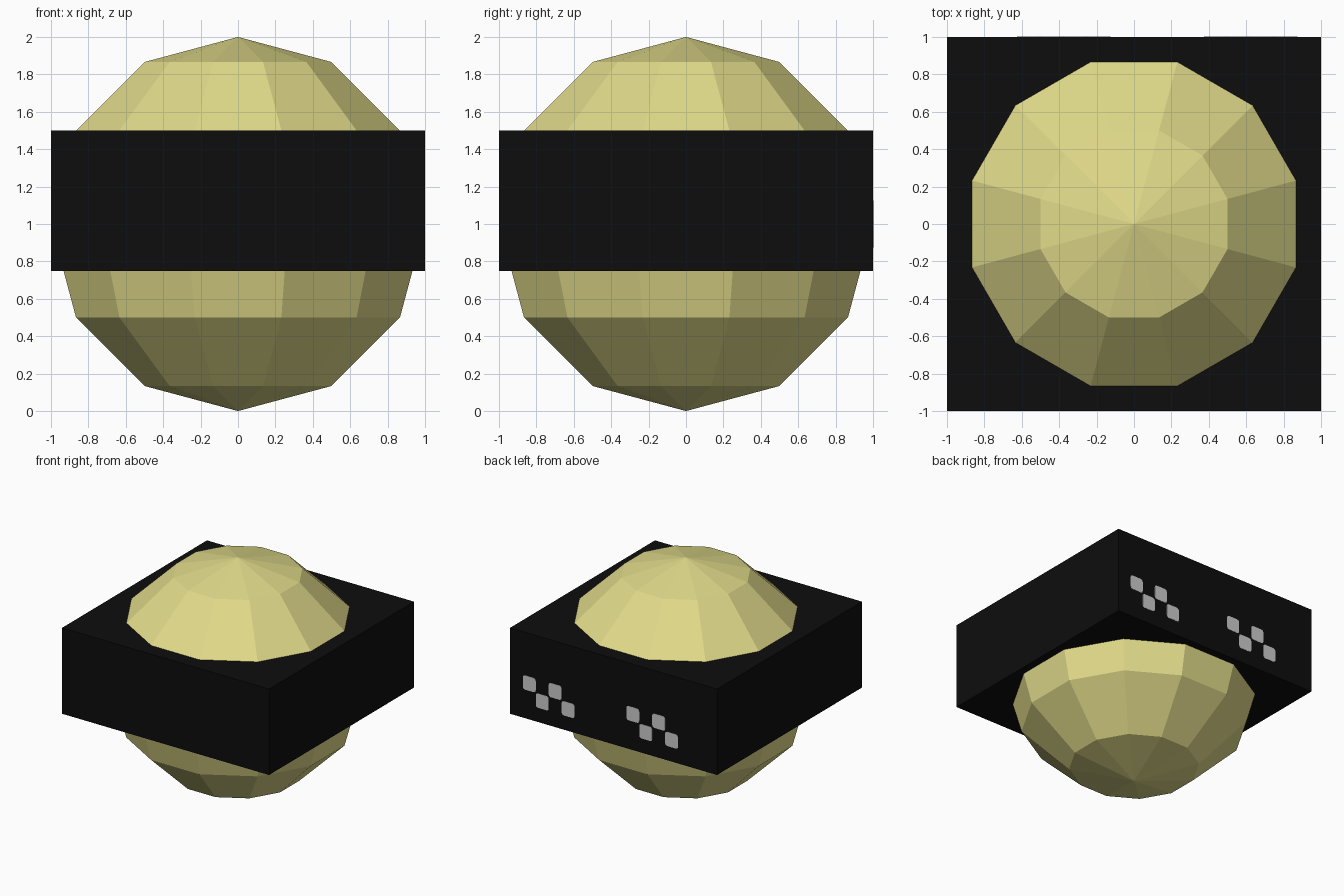
import bpy, bmesh, math
from mathutils import Matrix

if "Cube" in bpy.data.objects:
    bpy.data.objects.remove(bpy.data.objects["Cube"])


def material(name, rgb):
    m = bpy.data.materials.new(name)
    m.diffuse_color = (*rgb, 1)
    m.use_nodes = True
    m.node_tree.nodes["Principled BSDF"].inputs["Base Color"].default_value = m.diffuse_color
    return m


YELLOW = material("pale yellow", (0.745, 0.70, 0.252))
BLACK = material("black", (0.004, 0.004, 0.004))
GREY = material("light grey", (0.60, 0.60, 0.60))


def finish(name, bm, mat):
    me = bpy.data.meshes.new(name)
    bm.to_mesh(me)
    bm.free()
    me.materials.append(mat)
    ob = bpy.data.objects.new(name, me)
    bpy.context.collection.objects.link(ob)
    return ob


def add_box(bm, lo, hi):
    size = [b - a for a, b in zip(lo, hi)]
    mid = [(a + b) / 2 for a, b in zip(lo, hi)]
    mat = Matrix.Translation(mid) @ Matrix.Diagonal((*size, 1))
    return bmesh.ops.create_cube(bm, size=1, matrix=mat)["verts"]


# Head: 12-sided faceted ball, flats facing the axes
bm = bmesh.new()
w = 1 / math.cos(math.radians(15))
bmesh.ops.create_uvsphere(
    bm, u_segments=12, v_segments=6, radius=1,
    matrix=Matrix.Translation((0, 0, 1)) @ Matrix.Diagonal((w, w, 1, 1))
    @ Matrix.Rotation(math.radians(15), 4, "Z"))
finish("head", bm, YELLOW)

# Square band around the head
bm = bmesh.new()
add_box(bm, (-1, -1, 0.75), (1, 1, 1.5))
finish("band", bm, BLACK)

# Two zigzags of small squares on the back of the band
bm = bmesh.new()
s = 0.125
for start in (0.875, -0.125):
    for col in range(4):
        x = start - col * s
        z = 1.0 - (col % 2) * s
        verts = add_box(bm, (x - s, 0.999, z), (x, 1.002, z + s))
        # soften the corners of each square
        corners = {e for v in verts for e in v.link_edges
                   if abs(e.verts[0].co.y - e.verts[1].co.y) > 0.001}
        bmesh.ops.bevel(bm, geom=list(corners), offset=0.02, segments=2,
                        profile=0.5, affect="EDGES")
finish("glint_squares", bm, GREY)
